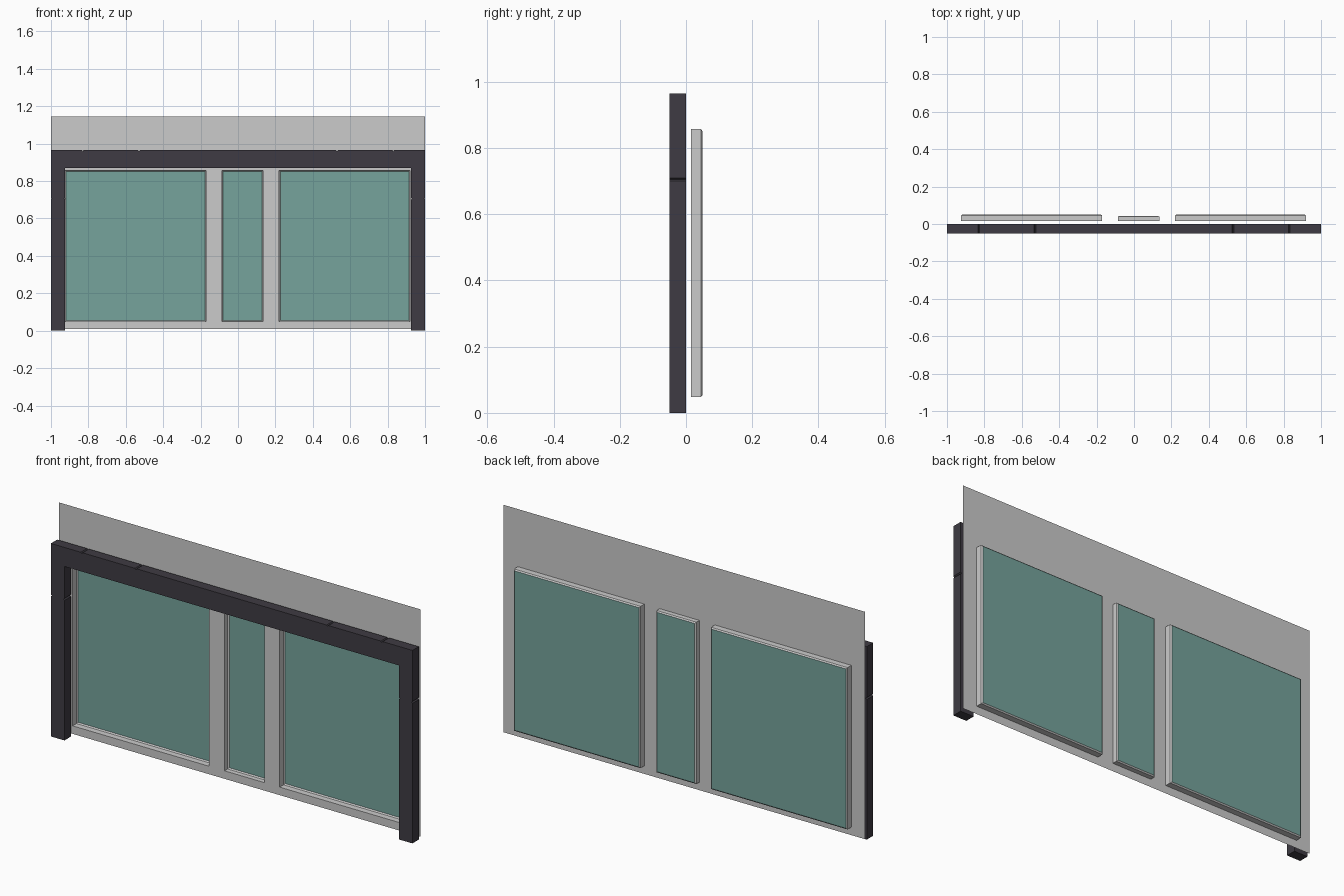
import bpy, bmesh

if "Cube" in bpy.data.objects:
    bpy.data.objects.remove(bpy.data.objects["Cube"])


def material(name, rgb):
    m = bpy.data.materials.new(name)
    m.diffuse_color = (*rgb, 1.0)
    m.use_nodes = True
    m.node_tree.nodes["Principled BSDF"].inputs["Base Color"].default_value = m.diffuse_color
    return m


WALL = material("pale_grey", (0.60, 0.60, 0.60))
GLASS = material("green_glass", (0.18, 0.37, 0.335))
FRAME = material("charcoal", (0.049, 0.044, 0.056))


def finish(bm, name, mats):
    mesh = bpy.data.meshes.new(name)
    bm.to_mesh(mesh)
    bm.free()
    for m in mats:
        mesh.materials.append(m)
    obj = bpy.data.objects.new(name, mesh)
    bpy.context.collection.objects.link(obj)
    return obj


WALL_Y = 0.015
Z0, Z1 = 0.048, 0.857
# x start, x end, back of the glass box
WINDOWS = [("left", -0.925, -0.17, 0.05),
           ("middle", -0.085, 0.135, 0.044),
           ("right", 0.22, 0.92, 0.05)]

# Thin wall sheet with three openings
bm = bmesh.new()
xs = [-1.0] + [x for w in WINDOWS for x in w[1:3]] + [1.0]
zs = [0.008, Z0, Z1, 1.145]
grid = [[bm.verts.new((x, WALL_Y, z)) for z in zs] for x in xs]
for i in range(len(xs) - 1):
    for j in range(3):
        if j == 1 and i % 2 == 1:
            continue
        bm.faces.new((grid[i][j], grid[i + 1][j], grid[i + 1][j + 1], grid[i][j + 1]))
finish(bm, "wall_sheet", [WALL])

# Recessed windows: reveal, small chamfer, glass at the back
for name, xa, xb, back in WINDOWS:
    bm = bmesh.new()
    loops = []
    for y, d in ((WALL_Y, 0), (back - 0.005, 0), (back, 0.006)):
        loops.append([bm.verts.new(p) for p in (
            (xa + d, y, Z0 + d), (xb - d, y, Z0 + d),
            (xb - d, y, Z1 - d), (xa + d, y, Z1 - d))])
    for a, b in zip(loops, loops[1:]):
        for k in range(4):
            n = (k + 1) % 4
            bm.faces.new((a[k], b[k], b[n], a[n]))
    glass = bm.faces.new(loops[-1])
    glass.material_index = 1
    bmesh.ops.recalc_face_normals(bm, faces=bm.faces[:])
    finish(bm, name + "_window", [WALL, GLASS])

# Dark portal frame: right half outline with small joint notches, mirrored
W, D = 0.005, 0.006
TOP, BEAM, INNER, JOINT = 0.965, 0.87, 0.925, 0.705
half = []
for x in (0.53, 0.83):
    half += [(x - W, TOP), (x, TOP - D), (x + W, TOP)]
half += [(1.0, TOP), (1.0, JOINT + W), (1.0 - D, JOINT), (1.0, JOINT - W),
         (1.0, 0.0), (INNER, 0.0),
         (INNER, JOINT - W), (INNER + D, JOINT), (INNER, JOINT + W),
         (INNER, BEAM)]
outline = half + [(-x, z) for x, z in reversed(half)]
bm = bmesh.new()
face = bm.faces.new([bm.verts.new((x, -0.05, z)) for x, z in outline])
ext = bmesh.ops.extrude_face_region(bm, geom=[face], use_keep_orig=True)
verts = [v for v in ext["geom"] if isinstance(v, bmesh.types.BMVert)]
bmesh.ops.translate(bm, verts=verts, vec=(0, 0.05, 0))
bmesh.ops.recalc_face_normals(bm, faces=bm.faces[:])
finish(bm, "portal_frame", [FRAME])
